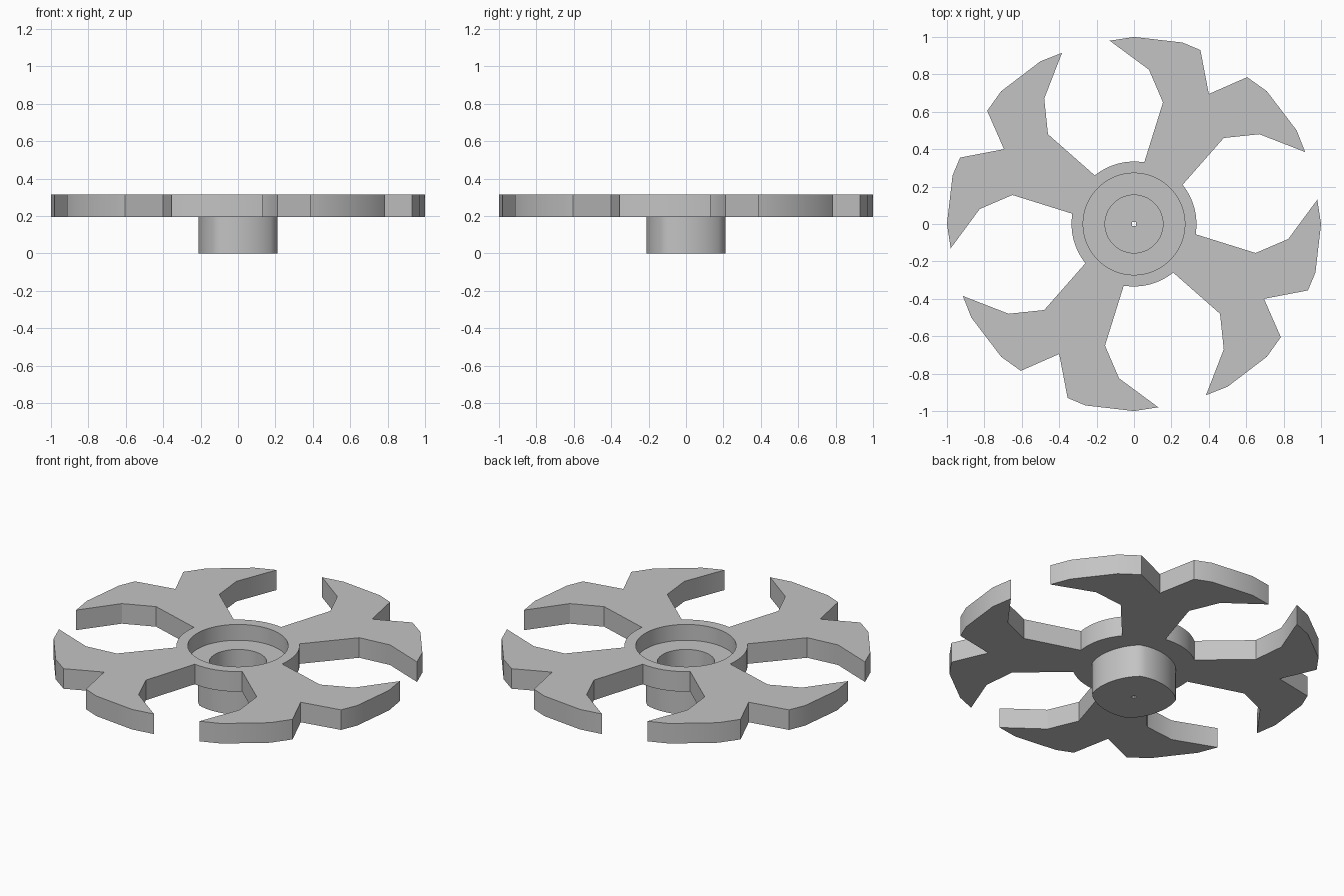
import bpy
import bmesh
from math import sin, cos, pi, radians, atan2, hypot

cube = bpy.data.objects.get("Cube")
if cube:
    bpy.data.objects.remove(cube, do_unlink=True)

grey = bpy.data.materials.new("plain grey")
grey.use_nodes = True
colour = (0.55, 0.55, 0.55, 1)
grey.diffuse_color = colour
grey.node_tree.nodes["Principled BSDF"].inputs["Base Color"].default_value = colour


def polar(r, a):
    return (r * cos(a), r * sin(a))


def prism(name, outline, z0, z1):
    """Extrude a closed outline from z0 to z1."""
    bm = bmesh.new()
    face = bm.faces.new([bm.verts.new((x, y, z0)) for x, y in outline])
    top = bmesh.ops.extrude_face_region(bm, geom=[face])["geom"]
    verts = [g for g in top if isinstance(g, bmesh.types.BMVert)]
    bmesh.ops.translate(bm, verts=verts, vec=(0, 0, z1 - z0))
    bmesh.ops.recalc_face_normals(bm, faces=bm.faces)
    mesh = bpy.data.meshes.new(name)
    bm.to_mesh(mesh)
    bm.free()
    mesh.materials.append(grey)
    obj = bpy.data.objects.new(name, mesh)
    bpy.context.collection.objects.link(obj)
    return obj


def select(obj):
    bpy.ops.object.select_all(action="DESELECT")
    obj.select_set(True)
    bpy.context.view_layer.objects.active = obj


def bore(obj, radius, sides, z0, z1):
    """Cut a round hole down the axis."""
    ring = [polar(radius, 2 * pi * (i + 0.5) / sides) for i in range(sides)]
    cutter = prism("cutter", ring, z0, z1)
    cutter.hide_render = True
    mod = obj.modifiers.new("bore", "BOOLEAN")
    mod.operation = "DIFFERENCE"
    mod.solver = "EXACT"
    mod.object = cutter
    select(obj)
    bpy.ops.object.modifier_apply(modifier=mod.name)
    bpy.data.objects.remove(cutter, do_unlink=True)


def smooth(obj):
    select(obj)
    bpy.ops.object.shade_smooth_by_angle(angle=radians(30))


# One forked arm, counterclockwise from the hub and back to it
ARM = [(0.26, 0.21), (0.48, 0.46), (0.67, 0.48), (0.915, 0.385), (0.87, 0.50),
       (0.71, 0.71), (0.605, 0.785), (0.40, 0.695), (0.355, 0.93), (0.26, 0.97),
       (0, 1), (-0.13, 0.98), (0.08, 0.825), (0.155, 0.65), (0.055, 0.33)]
RIM, STEPS = 0.334, 8

# Rim arc that joins each arm to the next one
start = atan2(ARM[-1][1], ARM[-1][0])
end = atan2(ARM[0][1], ARM[0][0]) + pi / 2
arc = [polar(RIM, start + (end - start) * i / STEPS) for i in range(1, STEPS)]

outline = []
for quarter in range(4):
    for x, y in ARM + arc:
        outline.append(polar(hypot(x, y), atan2(y, x) + quarter * pi / 2))

# Four-armed rotor with a stepped recess
rotor = prism("rotor_arms", outline, 0.195, 0.315)
bore(rotor, 0.272, 64, 0.22, 0.5)
bore(rotor, 0.155, 48, 0.1, 0.5)
smooth(rotor)

# Hub with four slight corners, bored from above, with a pin hole
hub_ring = []
for i in range(48):
    t = (i % 12) / 12
    hub_ring.append(polar(0.229 - 0.02 * sin(pi * t), radians(58.5) + 2 * pi * i / 48))
hub = prism("hub", hub_ring, 0, 0.195)
bore(hub, 0.155, 48, 0.05, 0.5)
bore(hub, 0.016, 4, -0.1, 0.5)
smooth(hub)
